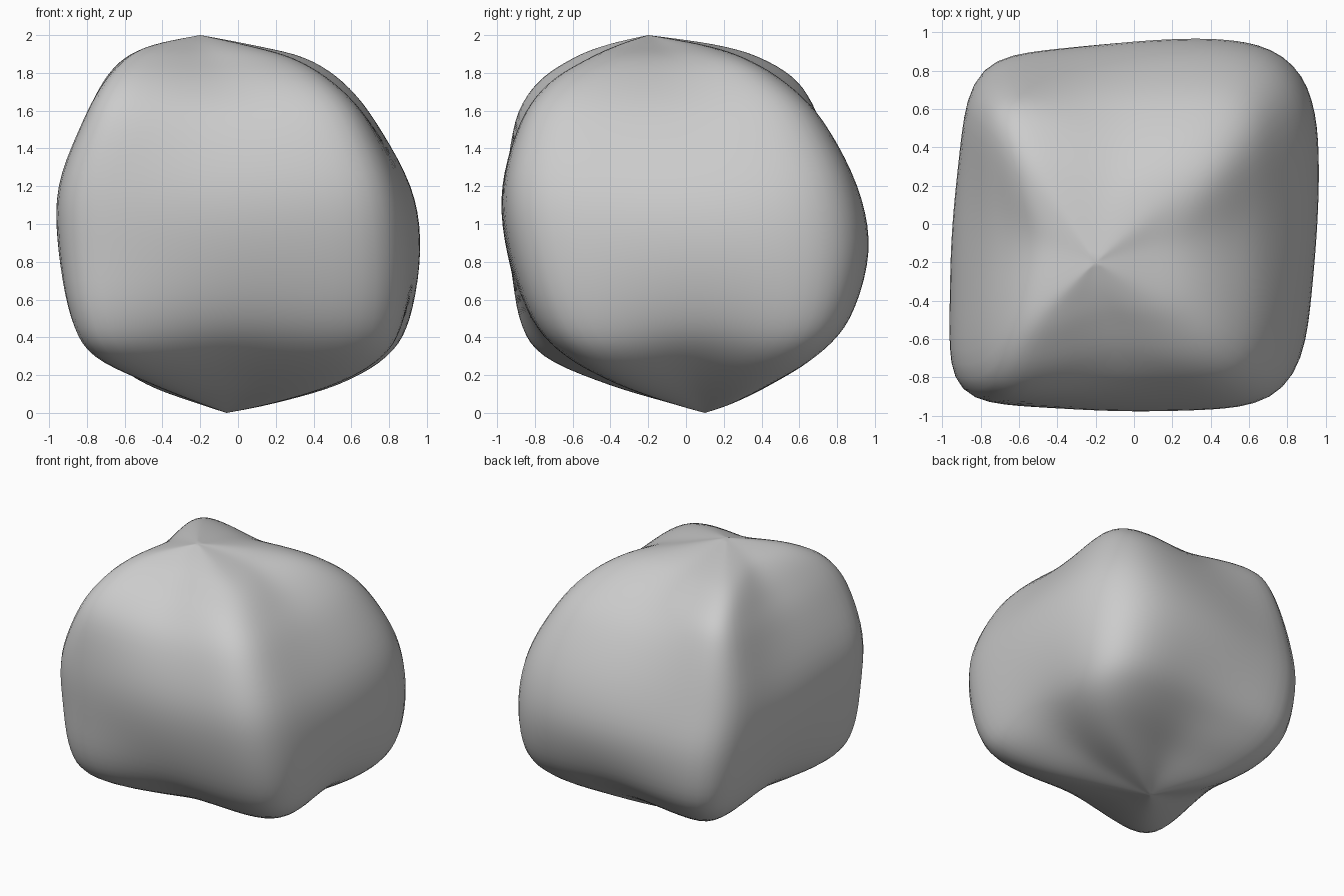
import bpy, bmesh, math
from mathutils import Vector

if "Cube" in bpy.data.objects:
    bpy.data.objects.remove(bpy.data.objects["Cube"])

# Height, face sag, then the four ridge points: front-left, front-right, back-right, back-left
LEVELS = [
    (0.05, .12, (-.20, -.08), (.18, -.08), (.20, .25), (-.22, .25)),
    (0.15, .14, (-.46, -.43), (.52, -.36), (.56, .46), (-.50, .46)),
    (0.30, .10, (-.79, -.79), (.78, -.62), (.83, .72), (-.70, .70)),
    (0.50, .03, (-.91, -.91), (.87, -.80), (.95, .90), (-.80, .85)),
    (0.85, -.02, (-.97, -.93), (.89, -.93), (.99, 1.0), (-.86, .88)),
    (1.20, -.02, (-.97, -.94), (.84, -.97), (.94, .95), (-.87, .80)),
    (1.55, .03, (-.83, -.92), (.68, -.87), (.76, .75), (-.81, .71)),
    (1.75, .10, (-.72, -.81), (.50, -.72), (.60, .53), (-.73, .62)),
    (1.88, .14, (-.60, -.62), (.28, -.50), (.39, .30), (-.61, .42)),
    (1.95, .12, (-.45, -.43), (.03, -.34), (.08, .07), (-.44, .17)),
]
BOTTOM, TOP = Vector((-.06, .10, 0)), Vector((-.20, -.20, 2))
SEGMENTS, STEPS = 96, 5
SHARPNESS = {(0, 0): 8, (1, 0): 6, (1, 1): 3.8, (0, 1): 8}  # corner squareness by (right, back)


def catmull(a, b, c, d, t):
    return 0.5 * (2*b + (c - a)*t + (2*a - 5*b + 4*c - d)*t*t + (3*b - a - 3*c + d)*t**3)


def section(corners, sag):
    """Rounded square stretched between four corner points, sides pulled in by sag."""
    fl, fr, br, bl = corners
    ring = []
    for i in range(SEGMENTS):
        a = 2 * math.pi * i / SEGMENTS
        c, s = math.cos(a), math.sin(a)
        power = SHARPNESS[(int(c > 0), int(s > 0))] + 3 * abs(fl.z - 1)**2
        k = (abs(c)**power + abs(s)**power) ** (-1 / power)
        k *= 1 - sag * math.cos(2 * a)**2
        u, v = (1 + c*k) / 2, (1 + s*k) / 2
        ring.append(fl*(1-u)*(1-v) + fr*u*(1-v) + br*u*v + bl*(1-u)*v)
    return ring


# Ridge points with the two tips at the ends
rows = [[BOTTOM] * 4 + [.05]]
rows += [[Vector((x, y, lv[0])) for x, y in lv[2:]] + [lv[1]] for lv in LEVELS]
rows += [[TOP] * 4 + [.05]]

# Smooth stack of cross-sections
stack = []
last = len(rows) - 1
for i in range(last):
    for s in range(STEPS):
        if i == 0 and s == 0:
            continue
        p = [rows[max(0, min(last, i + o))] for o in (-1, 0, 1, 2)]
        stack.append([catmull(*(r[k] for r in p), s / STEPS) for k in range(5)])

# Loft the body
bm = bmesh.new()
rings = [[bm.verts.new(p) for p in section(c[:4], c[4])] for c in stack]
for lo, hi in zip(rings, rings[1:]):
    for j in range(SEGMENTS):
        n = (j + 1) % SEGMENTS
        bm.faces.new((lo[j], lo[n], hi[n], hi[j]))
low, high = bm.verts.new(BOTTOM), bm.verts.new(TOP)
for j in range(SEGMENTS):
    n = (j + 1) % SEGMENTS
    bm.faces.new((low, rings[0][n], rings[0][j]))
    bm.faces.new((high, rings[-1][j], rings[-1][n]))

# Even out the surface slightly
for _ in range(3):
    bmesh.ops.smooth_vert(bm, verts=[v for r in rings for v in r], factor=0.5,
                          use_axis_x=True, use_axis_y=True, use_axis_z=True)
for f in bm.faces:
    f.smooth = True
mesh = bpy.data.meshes.new("rounded_body")
bm.to_mesh(mesh)
bm.free()
bpy.context.collection.objects.link(bpy.data.objects.new("rounded_body", mesh))
